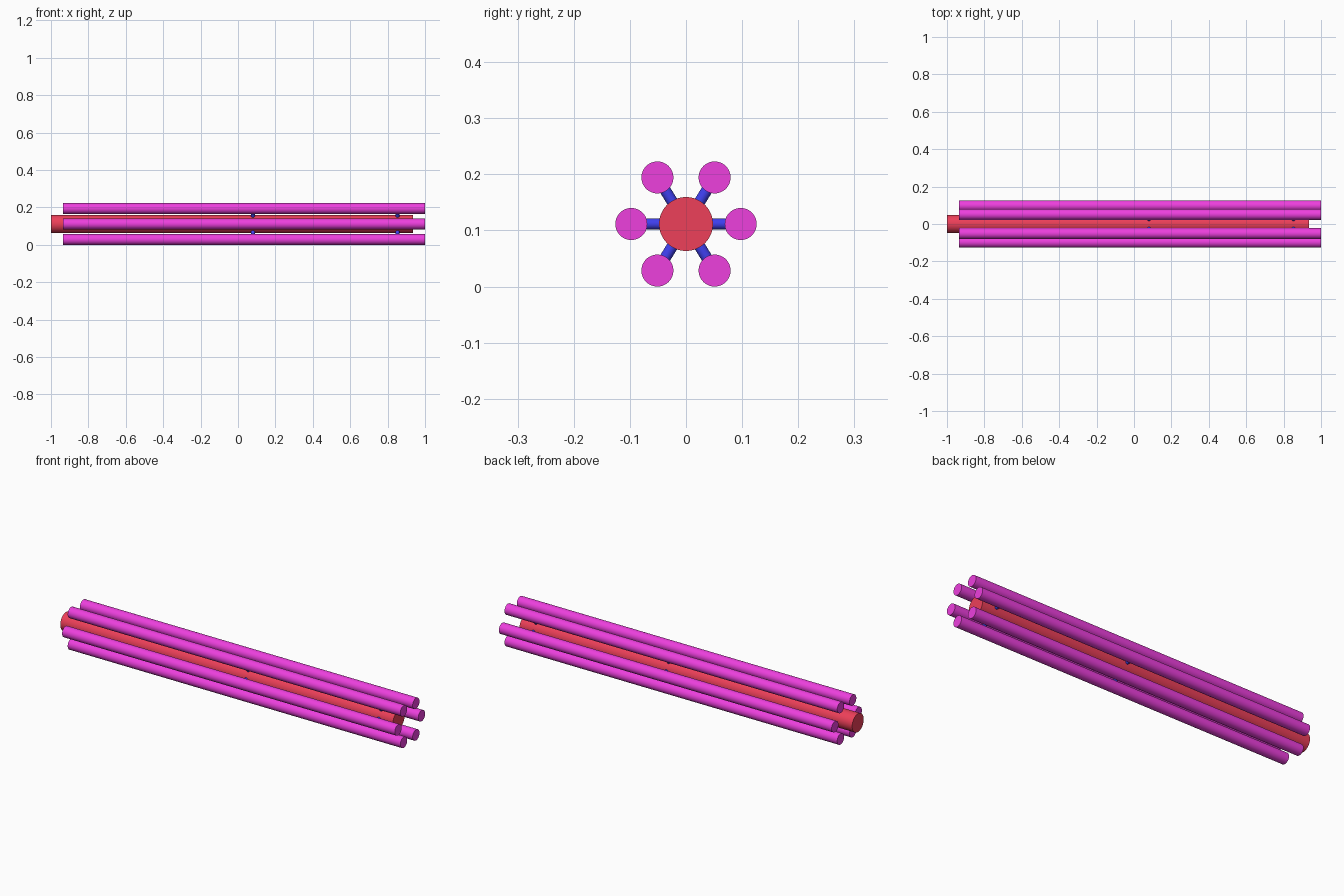
import bpy
from math import radians, cos, sin
from mathutils import Vector

if "Cube" in bpy.data.objects:
    bpy.data.objects.remove(bpy.data.objects["Cube"])

CZ = 0.1115          # height of the central axis
ROD_R, CORE_R, SPOKE_R = 0.0285, 0.048, 0.01


def material(name, color):
    m = bpy.data.materials.new(name)
    m.diffuse_color = (*color, 1)
    m.use_nodes = True
    m.node_tree.nodes["Principled BSDF"].inputs["Base Color"].default_value = m.diffuse_color
    return m


RED = material("red", (0.85, 0.05, 0.10))
MAGENTA = material("magenta", (0.85, 0.05, 0.73))
BLUE = material("blue", (0.05, 0.05, 0.85))


def tube(name, start, end, radius, mat, sides=48):
    """Solid round bar between two points."""
    a, b = Vector(start), Vector(end)
    d = b - a
    bpy.ops.mesh.primitive_cylinder_add(vertices=sides, radius=radius, depth=d.length,
                                        location=(a + b) / 2)
    ob = bpy.context.object
    ob.name = name
    ob.rotation_euler = d.to_track_quat('Z', 'Y').to_euler()
    ob.data.materials.append(mat)
    bpy.ops.object.shade_smooth_by_angle(angle=radians(30))
    return ob


# Central core
tube("core", (-1, 0, CZ), (0.935, 0, CZ), CORE_R, RED, 64)

# Six outer rods, each tied to the core by two spokes
for i in range(6):
    a = radians(60 * i)
    y, z = 0.0975 * cos(a), 0.0975 * sin(a)
    # the diagonal pairs sit slightly wide of a true hexagon
    if abs(z) > 0.01:
        y, z = (0.051 if y > 0 else -0.051), (0.083 if z > 0 else -0.083)
    tube(f"outer_rod_{i + 1}", (-0.935, y, CZ + z), (1, y, CZ + z), ROD_R, MAGENTA)
    for j, x in enumerate((0.08, 0.853)):
        tube(f"spoke_{i + 1}_{j + 1}", (x, y * 0.45, CZ + z * 0.45),
             (x, y * 0.75, CZ + z * 0.75), SPOKE_R, BLUE, 32)
